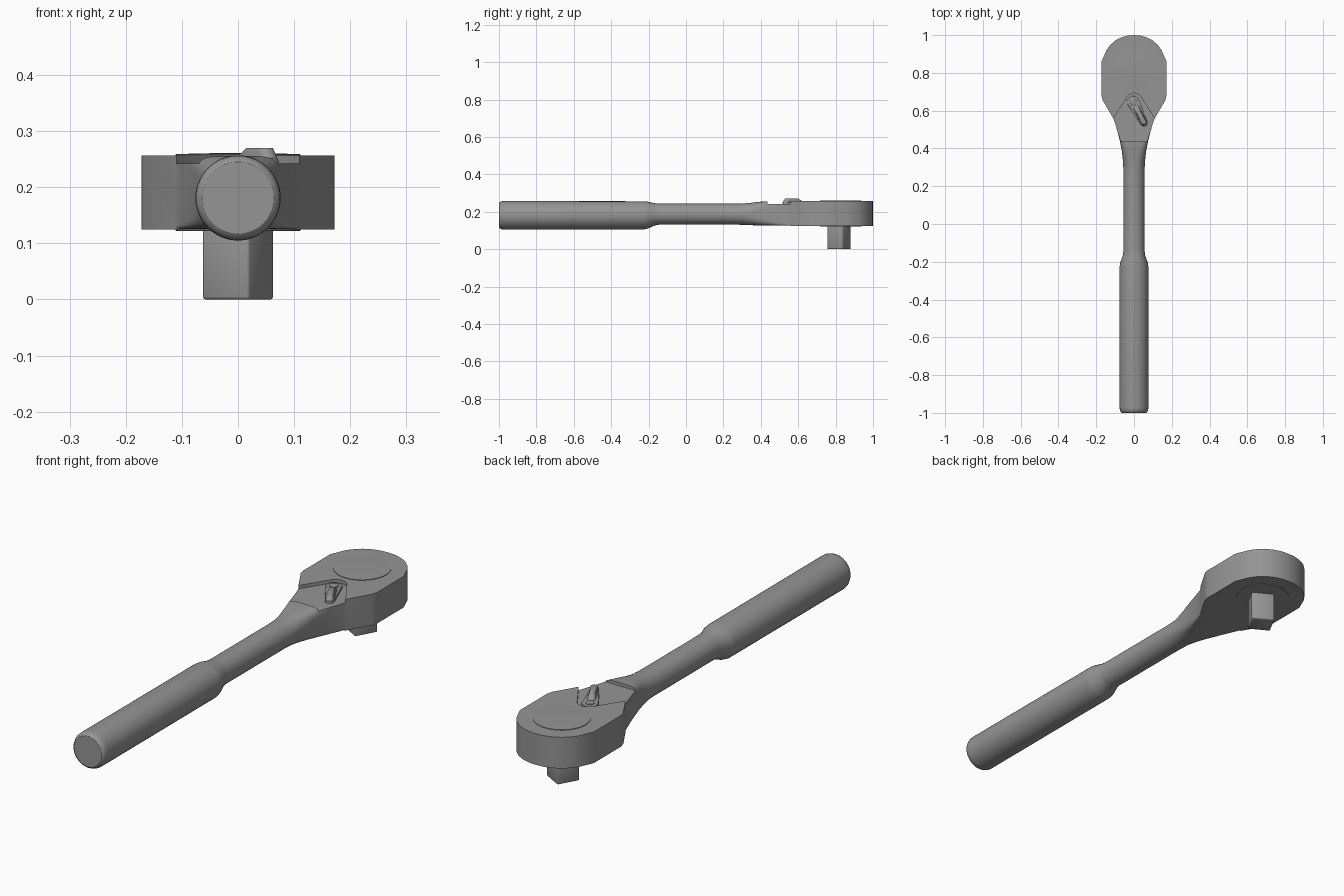
import bpy, bmesh, math
from math import sin, cos, pi, radians
from mathutils import Vector

if "Cube" in bpy.data.objects:
    bpy.data.objects.remove(bpy.data.objects["Cube"])

# Dark steel
STEEL = bpy.data.materials.new("dark_steel")
STEEL.diffuse_color = (0.3, 0.3, 0.3, 1)
STEEL.use_nodes = True
STEEL.node_tree.nodes["Principled BSDF"].inputs["Base Color"].default_value = STEEL.diffuse_color
HEAD_Y = 0.827


def finish(name, bm, bevel=0.0):
    bmesh.ops.recalc_face_normals(bm, faces=bm.faces)
    me = bpy.data.meshes.new(name)
    bm.to_mesh(me)
    bm.free()
    me.materials.append(STEEL)
    ob = bpy.data.objects.new(name, me)
    bpy.context.collection.objects.link(ob)
    if bevel:
        m = ob.modifiers.new("bevel", 'BEVEL')
        m.width, m.segments = bevel, 2
        m.limit_method, m.angle_limit = 'ANGLE', radians(40)
        apply(ob, m)
    return ob


def select(ob):
    bpy.ops.object.select_all(action='DESELECT')
    ob.select_set(True)
    bpy.context.view_layer.objects.active = ob


def apply(ob, mod):
    select(ob)
    bpy.ops.object.modifier_apply(modifier=mod.name)


def smooth(ob, angle=32):
    select(ob)
    bpy.ops.object.shade_smooth_by_angle(angle=radians(angle))


def boolean(ob, other, op):
    m = ob.modifiers.new("bool", 'BOOLEAN')
    m.operation, m.object, m.solver = op, other, 'EXACT'
    apply(ob, m)
    bpy.data.objects.remove(other)


def skin(name, rings, bevel=0.0):
    """Join equal-length rings of points into a capped solid."""
    bm = bmesh.new()
    vs = [[bm.verts.new(p) for p in r] for r in rings]
    n = len(vs[0])
    for a, b in zip(vs, vs[1:]):
        for i in range(n):
            j = (i + 1) % n
            bm.faces.new((a[i], a[j], b[j], b[i]))
    bm.faces.new(vs[0])
    bm.faces.new(vs[-1])
    return finish(name, bm, bevel)


def prism(name, pts, z0, z1, bevel=0.0):
    return skin(name, [[(x, y, z) for x, y in pts] for z in (z0, z1)], bevel)


def section(y, hw, zc, hh, e, n=48):
    """Superellipse cross-section across the handle axis."""
    f = lambda t: math.copysign(abs(t) ** (2 / e), t)
    return [(hw * f(cos(2 * pi * i / n)), y, zc + hh * f(sin(2 * pi * i / n))) for i in range(n)]


def disc(name, levels, n=64):
    return skin(name, [[(r * cos(2 * pi * i / n), HEAD_Y + r * sin(2 * pi * i / n), z)
                        for i in range(n)] for r, z in levels])


# Handle: grip, shank and flared neck as one loft (y, half width, z centre, half height, squareness)
body = skin("ratchet_body", [section(*s) for s in (
    (-1.0, 0.064, 0.181, 0.064, 2), (-0.996, 0.070, 0.181, 0.070, 2),
    (-0.985, 0.075, 0.181, 0.075, 2), (-0.97, 0.076, 0.181, 0.076, 2),
    (-0.225, 0.076, 0.181, 0.075, 2), (-0.205, 0.073, 0.182, 0.072, 2),
    (-0.165, 0.059, 0.186, 0.059, 2), (-0.14, 0.056, 0.187, 0.056, 2),
    (0.26, 0.056, 0.187, 0.056, 2), (0.31, 0.057, 0.187, 0.057, 2.1),
    (0.35, 0.060, 0.188, 0.060, 2.6), (0.39, 0.065, 0.190, 0.063, 3.5),
    (0.43, 0.073, 0.1905, 0.065, 5), (0.47, 0.082, 0.1905, 0.0653, 8),
    (0.51, 0.093, 0.1905, 0.0653, 14), (0.55, 0.106, 0.1905, 0.0653, 25),
    (0.60, 0.128, 0.1905, 0.0653, 40))])

# Head: rounded end, straight flanks, tapering towards the neck
right_side = [(0.109, 0.558), (0.166, 0.655), (0.172, 0.68), (0.172, 0.86),
              (0.145, 0.922), (0.128, 0.945), (0.1, 0.971), (0.07, 0.987), (0.036, 0.997)]
outline = right_side + [(0.0, 1.0)] + [(-x, y) for x, y in reversed(right_side)]
boolean(body, prism("head", outline, 0.125, 0.2565), 'UNION')

# V-shaped pocket around the selector
v_side = [(0.018, 0.69), (0.032, 0.68), (0.112, 0.555), (0.25, 0.55), (0.25, 0.437)]
pocket = [(0.0, 0.693)] + v_side + [(-x, y) for x, y in reversed(v_side)]
boolean(body, prism("pocket", pocket, 0.242, 0.3), 'DIFFERENCE')
smooth(body)

# Round cover on top and retaining plate below
smooth(disc("top_cover", [(0.111, 0.24), (0.111, 0.2588), (0.08, 0.2600),
                          (0.04, 0.2608), (0.01, 0.261)]))
smooth(disc("bottom_plate", [(0.111, 0.14), (0.111, 0.1225), (0.105, 0.1222)]))

# Square drive, turned slightly
drive = [(0.067 * cos(radians(16 + 90 * i)), 0.818 + 0.067 * sin(radians(16 + 90 * i)))
         for i in range(4)]
smooth(prism("square_drive", drive, 0.0, 0.14, 0.005), 50)

# Selector lever: flat teardrop base with a raised thumb piece
pivot, tip = Vector((-0.004, 0.645)), Vector((0.053, 0.535))
along = (tip - pivot).normalized()
side = Vector((-along.y, along.x))


def teardrop(s0, r0, s1, r1, n=10):
    """Capsule outline between two radii along the lever axis."""
    pts = []
    for s, r, start in ((s0, r0, pi / 2), (s1, r1, -pi / 2)):
        c = pivot + along * s
        for i in range(n + 1):
            a = start + pi * i / n
            pts.append(tuple(c + along * r * cos(a) + side * r * sin(a)))
    return pts


smooth(prism("selector_base", teardrop(0, 0.032, 0.124, 0.019), 0.235, 0.251, 0.003))
smooth(prism("selector_pivot", teardrop(0, 0.018, 0.001, 0.018), 0.245, 0.255, 0.002))
low = teardrop(0.035, 0.016, 0.124, 0.017)
high = teardrop(0.062, 0.010, 0.114, 0.014)
smooth(skin("selector_thumb", [[(x, y, 0.245) for x, y in low],
                               [(x, y, 0.252) for x, y in low],
                               [(x, y, 0.270) for x, y in high]], 0.002))
